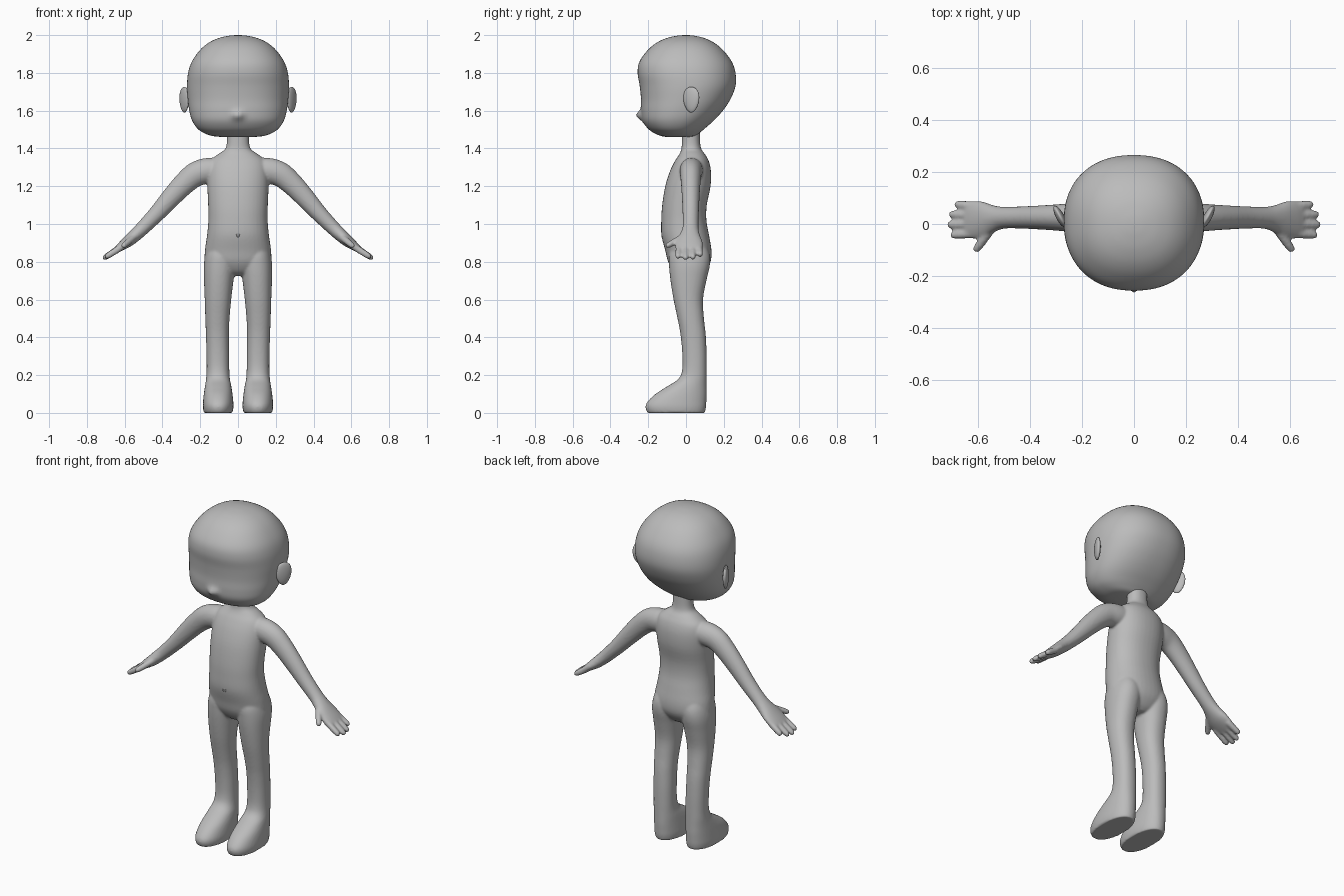
import bpy, bmesh, math
from mathutils import Vector

SKIN = bpy.data.materials.new("plain grey")
SKIN.diffuse_color = (0.5, 0.5, 0.5, 1)


def spline(rows, steps):
    """Catmull-Rom through rows of numbers."""
    out = []
    for i in range(len(rows) - 1):
        a, b, c, d = (rows[max(0, min(len(rows) - 1, i + k))] for k in (-1, 0, 1, 2))
        for s in range(steps):
            t = s / steps
            out.append([0.5 * (2 * q + (r - p) * t + (2 * p - 5 * q + 4 * r - w) * t * t
                               + (3 * q - p - 3 * r + w) * t ** 3)
                        for p, q, r, w in zip(a, b, c, d)])
    return out + [list(rows[-1])]


def skin_rings(bm, rings):
    """Bridge rings of points and cap both ends."""
    vs = [[bm.verts.new(p) for p in r] for r in rings]
    n = len(vs[0])
    for a, b in zip(vs, vs[1:]):
        for i in range(n):
            bm.faces.new((a[i], a[(i + 1) % n], b[(i + 1) % n], b[i]))
    bm.faces.new(vs[0])
    bm.faces.new(vs[-1])


def oval(c, u, v, n, p):
    """Superellipse section around c with half axes u and v."""
    pts = []
    for i in range(n):
        a = 2 * math.pi * i / n
        k, s = math.cos(a), math.sin(a)
        pts.append(c + u * math.copysign(abs(k) ** (2 / p), k)
                   + v * math.copysign(abs(s) ** (2 / p), s))
    return pts


def upright(bm, rows, n=40, p=2.2, cx=None, side=1, steps=4):
    """Stack of sections; rows: z, half width, front y, back y[, centre x]."""
    rings = []
    for r in spline(rows, steps):
        x = side * r[4] if len(r) > 4 else 0
        rings.append(oval(Vector((x, (r[2] + r[3]) / 2, r[0])), Vector((r[1], 0, 0)),
                          Vector((0, (r[3] - r[2]) / 2, 0)), n, p))
    skin_rings(bm, rings)


def limb(bm, rows, side, n=24, steps=4, p=2.0):
    """Tube along a path; rows: x, y, z, half width along y, half thickness."""
    rs = spline(rows, steps)
    rings = []
    for i, r in enumerate(rs):
        t = Vector(rs[min(i + 1, len(rs) - 1)][:3]) - Vector(rs[max(i - 1, 0)][:3])
        v = t.cross(Vector((0, 1, 0))).normalized()
        u = v.cross(t).normalized()
        pts = oval(Vector(r[:3]), u * r[3], v * r[4], n, p)
        rings.append([Vector((q.x * side, q.y, q.z)) for q in pts])
    skin_rings(bm, rings)


def finish(bm, name):
    bmesh.ops.recalc_face_normals(bm, faces=bm.faces)
    for f in bm.faces:
        f.smooth = True
    me = bpy.data.meshes.new(name)
    bm.to_mesh(me)
    bm.free()
    me.materials.append(SKIN)
    ob = bpy.data.objects.new(name, me)
    bpy.context.collection.objects.link(ob)
    return ob


# body: torso with neck, legs with feet, arms with hands, fused together
bm = bmesh.new()
upright(bm, [(0.725, 0.04, -0.03, 0.07), (0.75, 0.12, -0.065, 0.1), (0.8, 0.172, -0.095, 0.13),
             (0.86, 0.175, -0.11, 0.135), (0.94, 0.164, -0.13, 0.122), (1.02, 0.157, -0.131, 0.108),
             (1.1, 0.158, -0.126, 0.11), (1.2, 0.162, -0.11, 0.13), (1.28, 0.16, -0.085, 0.132),
             (1.335, 0.145, -0.058, 0.12), (1.37, 0.105, -0.035, 0.1), (1.395, 0.07, -0.025, 0.082),
             (1.43, 0.059, -0.022, 0.075), (1.5, 0.058, -0.02, 0.073)])
LEG = [(0.0, 0.076, -0.205, 0.1, 0.105), (0.03, 0.081, -0.215, 0.106, 0.105),
       (0.06, 0.08, -0.203, 0.108, 0.105), (0.1, 0.076, -0.162, 0.11, 0.105),
       (0.14, 0.07, -0.1, 0.11, 0.105), (0.18, 0.063, -0.04, 0.11, 0.106),
       (0.23, 0.06, -0.02, 0.11, 0.106), (0.32, 0.06, -0.02, 0.109, 0.107),
       (0.42, 0.061, -0.03, 0.104, 0.109), (0.5, 0.064, -0.045, 0.095, 0.109),
       (0.6, 0.07, -0.066, 0.09, 0.106), (0.7, 0.078, -0.082, 0.108, 0.102),
       (0.78, 0.084, -0.09, 0.126, 0.097), (0.84, 0.08, -0.09, 0.125, 0.092),
       (0.9, 0.065, -0.07, 0.1, 0.088)]
ARM = [(0.06, 0.03, 1.285, 0.06, 0.06), (0.15, 0.028, 1.283, 0.062, 0.068),
       (0.22, 0.025, 1.265, 0.057, 0.066), (0.28, 0.025, 1.218, 0.052, 0.06),
       (0.35, 0.025, 1.145, 0.047, 0.053), (0.43, 0.025, 1.055, 0.043, 0.044),
       (0.5, 0.024, 0.983, 0.042, 0.038), (0.54, 0.021, 0.945, 0.052, 0.035),
       (0.58, 0.017, 0.91, 0.07, 0.031), (0.62, 0.016, 0.88, 0.074, 0.023),
       (0.645, 0.016, 0.862, 0.068, 0.016)]
# finger roots and tips: x, y, z
FINGERS = [((0.61, 0.068, 0.882), (0.688, 0.076, 0.832)), ((0.62, 0.034, 0.878), (0.71, 0.037, 0.818)),
           ((0.62, 0.0, 0.878), (0.716, -0.003, 0.815)), ((0.61, -0.036, 0.882), (0.704, -0.043, 0.822)),
           ((0.55, -0.02, 0.93), (0.612, -0.106, 0.88))]
for side in (-1, 1):
    upright(bm, LEG, side=side)
    limb(bm, ARM, side)
    for root, tip in FINGERS:
        a, b = Vector(root), Vector(tip)
        rows = [(*a.lerp(b, t), w, w) for t, w in
                ((0, 0.018), (0.5, 0.0175), (0.85, 0.0155), (0.96, 0.011), (1.0, 0.005))]
        limb(bm, rows, side, n=16)
body = finish(bm, "body")
rm = body.modifiers.new("fuse", 'REMESH')
rm.mode = 'VOXEL'
rm.voxel_size = 0.0065
rm.use_smooth_shade = True
sm = body.modifiers.new("soften", 'SMOOTH')
sm.factor = 0.5
sm.iterations = 7

# head, with a small nose pushed out of the face
bm = bmesh.new()
upright(bm, [(1.46, 0.08, -0.1, 0.02), (1.467, 0.14, -0.135, 0.05), (1.485, 0.187, -0.175, 0.075),
             (1.51, 0.219, -0.206, 0.105), (1.55, 0.244, -0.231, 0.15), (1.6, 0.258, -0.238, 0.195),
             (1.66, 0.266, -0.238, 0.235), (1.73, 0.27, -0.245, 0.262), (1.8, 0.264, -0.256, 0.262),
             (1.86, 0.244, -0.246, 0.242), (1.92, 0.202, -0.203, 0.197), (1.96, 0.155, -0.155, 0.148),
             (1.985, 0.1, -0.1, 0.095), (1.997, 0.045, -0.045, 0.042), (2.0, 0.008, -0.008, 0.008)],
        n=96, p=2.25, steps=5)
for v in bm.verts:
    if v.co.y < -0.15:
        v.co.y -= 0.028 * math.exp(-(v.co.x / 0.026) ** 2 - ((v.co.z - 1.575) / 0.024) ** 2)
finish(bm, "head")

# ears: thin discs flaring outwards towards the back, narrower at the lobe
for side, name in ((-1, "left_ear"), (1, "right_ear")):
    bm = bmesh.new()
    bmesh.ops.create_uvsphere(bm, u_segments=24, v_segments=16, radius=1)
    out, back = Vector((0.88, -0.47, 0)), Vector((0.47, 0.88, 0))
    for v in bm.verts:
        c = v.co.copy()
        wide = 0.047 * (1 + 0.18 * c.z)
        p = Vector((0.284, 0.028, 1.658)) + out * c.x * 0.016 + back * c.y * wide
        v.co = (side * p.x, p.y, p.z + c.z * 0.068)
    finish(bm, name)

# navel: tiny raised rim on the belly
bm = bmesh.new()
rings = []
for i in range(17):
    a = 2 * math.pi * i / 16
    d = Vector((math.cos(a), 0, math.sin(a)))
    rings.append(oval(Vector((0, -0.128, 0.94)) + d * 0.009, d * 0.003, Vector((0, 0.003, 0)), 8, 2))
skin_rings(bm, rings)
finish(bm, "navel")
